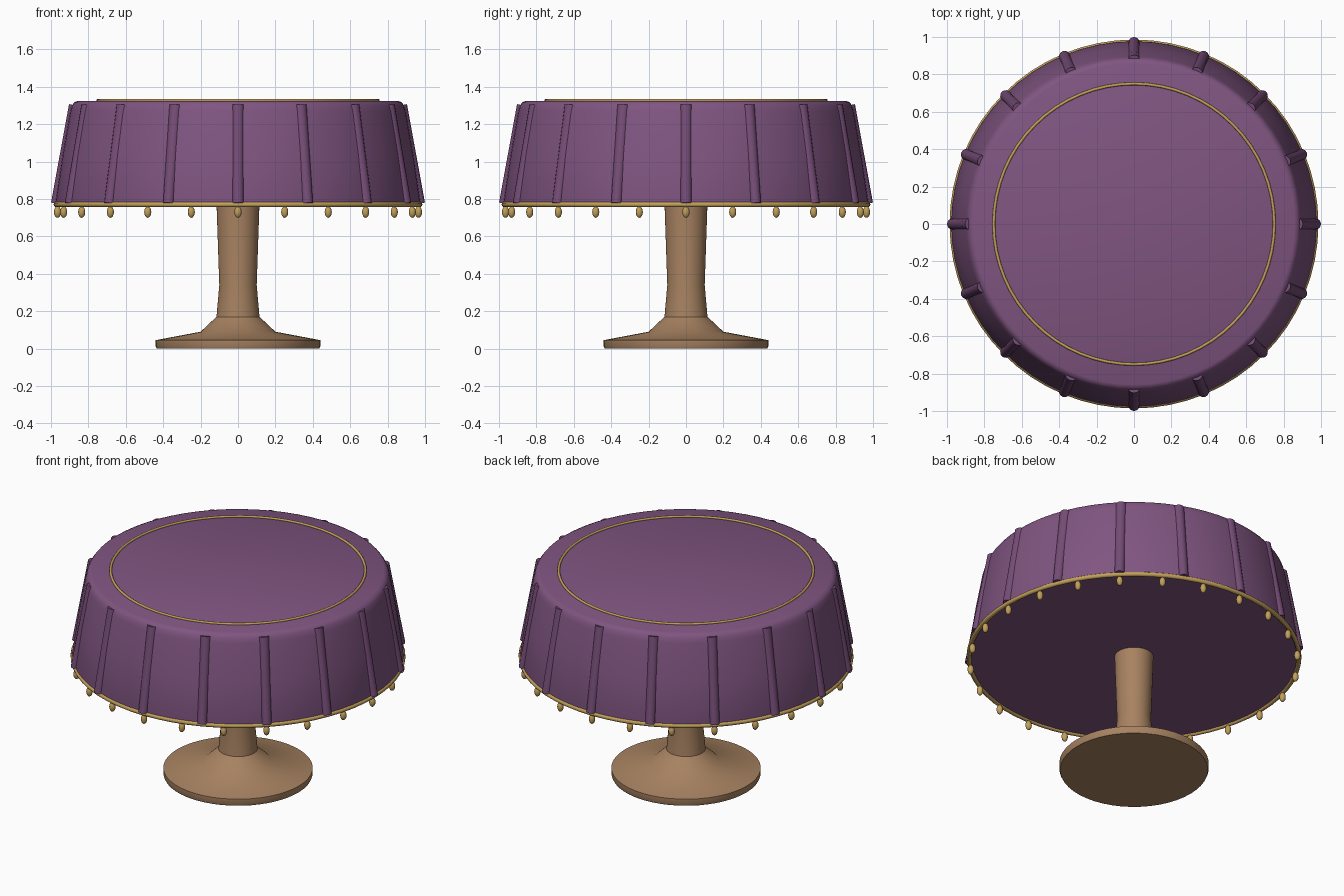
import bpy, math
from mathutils import Vector

if "Cube" in bpy.data.objects:
    bpy.data.objects.remove(bpy.data.objects["Cube"])


def material(name, rgb):
    m = bpy.data.materials.new(name)
    m.diffuse_color = (*rgb, 1)
    m.use_nodes = True
    m.node_tree.nodes["Principled BSDF"].inputs["Base Color"].default_value = m.diffuse_color
    return m


PURPLE = material("purple_cloth", (0.216, 0.091, 0.220))
FOLD = material("dark_purple_fold", (0.178, 0.072, 0.183))
WOOD = material("warm_wood", (0.390, 0.225, 0.120))
GOLD = material("gold_trim", (0.540, 0.350, 0.105))


def finish(name, mat, angle=35):
    ob = bpy.context.object
    ob.name = name
    ob.data.materials.clear()
    ob.data.materials.append(mat)
    bpy.ops.object.shade_smooth_by_angle(angle=math.radians(angle))
    return ob


def lathe(name, profile, segs, mat, angle=35):
    """Revolve (radius, z) points from bottom to top and cap both ends."""
    verts, faces = [], []
    for r, z in profile:
        for i in range(segs):
            a = 2 * math.pi * i / segs
            verts.append((r * math.cos(a), r * math.sin(a), z))
    for k in range(len(profile) - 1):
        for i in range(segs):
            j = (i + 1) % segs
            b, t = k * segs, (k + 1) * segs
            faces.append((b + i, b + j, t + j, t + i))
    faces.append(tuple(reversed(range(segs))))
    faces.append(tuple(range(len(verts) - segs, len(verts))))
    me = bpy.data.meshes.new(name)
    me.from_pydata(verts, [], faces)
    ob = bpy.data.objects.new(name, me)
    bpy.context.collection.objects.link(ob)
    bpy.ops.object.select_all(action='DESELECT')
    ob.select_set(True)
    bpy.context.view_layer.objects.active = ob
    return finish(name, mat, angle)


def ring(name, radius, minor, z):
    bpy.ops.mesh.primitive_torus_add(major_radius=radius, minor_radius=minor, location=(0, 0, z),
                                     major_segments=64, minor_segments=10)
    finish(name, GOLD, 60)


# Pedestal with flared foot
lathe("pedestal", [(0.435, 0), (0.44, 0.012), (0.44, 0.045), (0.20, 0.09), (0.115, 0.17),
                   (0.10, 0.34), (0.115, 0.78)], 48, WOOD, 40)

# Draped cloth drum with softened top edge
lathe("tablecloth", [(0.975, 0.768), (0.977, 0.78), (0.938, 1.04), (0.897, 1.27), (0.888, 1.30),
                     (0.876, 1.316), (0.858, 1.324)], 64, PURPLE, 45)

# Gold rings
ring("hem_trim", 0.972, 0.014, 0.77)
ring("top_ring", 0.75, 0.008, 1.327)

# Tapered folds around the cloth
for i in range(16):
    a = 2 * math.pi * i / 16
    lo = Vector((0.97 * math.cos(a), 0.97 * math.sin(a), 0.775))
    hi = Vector((0.869 * math.cos(a), 0.869 * math.sin(a), 1.30))
    d = hi - lo
    bpy.ops.mesh.primitive_cone_add(vertices=14, radius1=0.03, radius2=0.035, depth=d.length,
                                    location=(lo + hi) / 2,
                                    rotation=d.to_track_quat('Z', 'Y').to_euler())
    finish(f"cloth_fold_{i + 1}", FOLD)

# Hanging beads
for i in range(24):
    a = 2 * math.pi * i / 24
    bpy.ops.mesh.primitive_uv_sphere_add(segments=12, ring_count=8, radius=1,
                                         location=(0.965 * math.cos(a), 0.965 * math.sin(a), 0.73))
    bpy.context.object.scale = (0.019, 0.019, 0.031)
    finish(f"hem_bead_{i + 1}", GOLD, 60)
